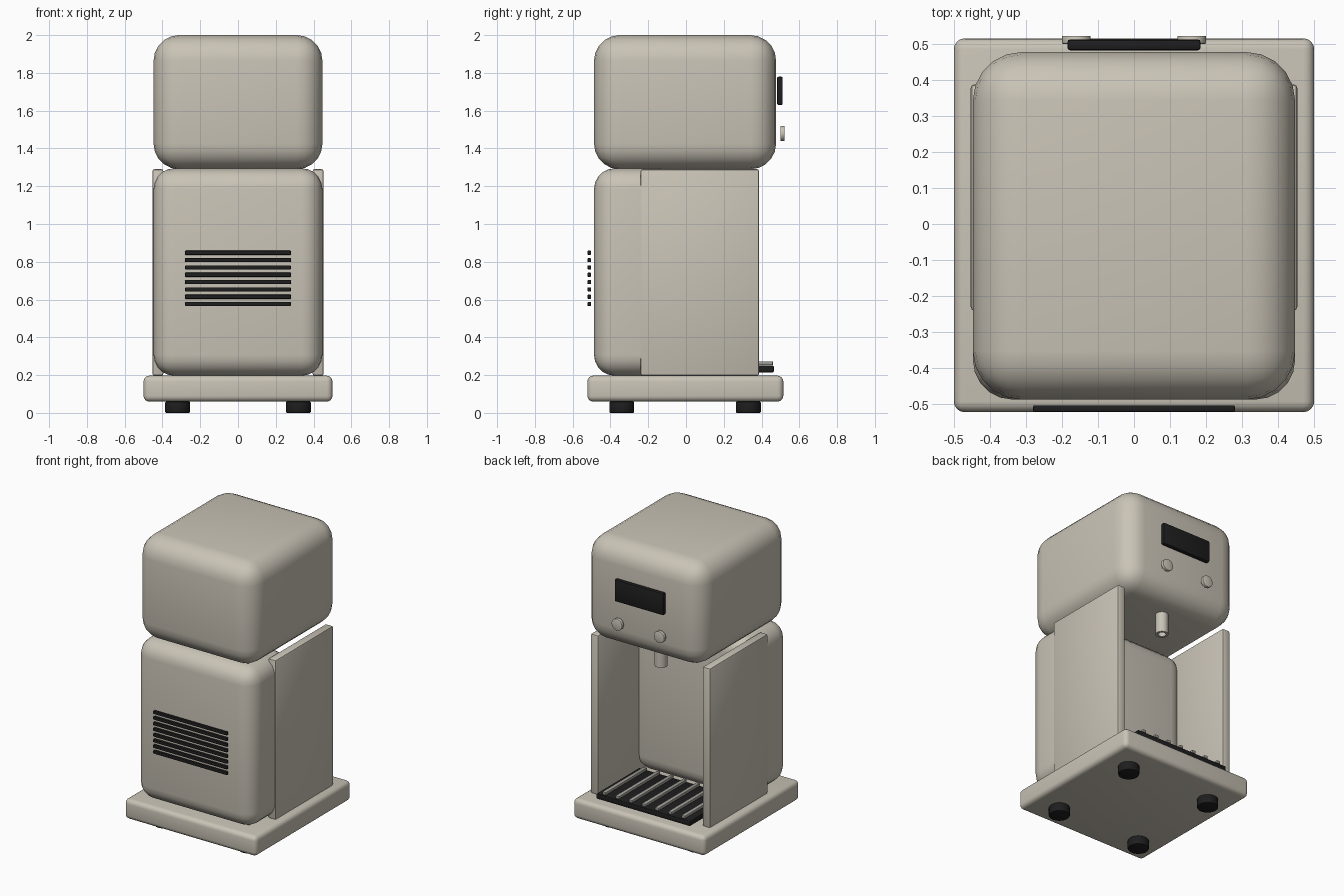
import bpy
import math

if "Cube" in bpy.data.objects:
    bpy.data.objects.remove(bpy.data.objects["Cube"], do_unlink=True)


def material(name, rgb, rough):
    m = bpy.data.materials.new(name)
    m.use_nodes = True
    m.diffuse_color = (*rgb, 1)
    bsdf = m.node_tree.nodes["Principled BSDF"]
    bsdf.inputs["Base Color"].default_value = (*rgb, 1)
    bsdf.inputs["Roughness"].default_value = rough
    return m


BEIGE = material("warm_beige", (0.59, 0.55, 0.47), 0.5)
BLACK = material("soft_black", (0.013, 0.013, 0.014), 0.5)
GREY = material("metal_grey", (0.36, 0.35, 0.32), 0.4)


def finish(obj, name, mat, bevel, segments):
    """Name, colour, bevel and shade the active object."""
    obj.name = obj.data.name = name
    obj.data.materials.append(mat)
    if bevel:
        mod = obj.modifiers.new("rounding", "BEVEL")
        mod.width = bevel
        mod.segments = segments
        mod.limit_method = "ANGLE"
        bpy.ops.object.modifier_apply(modifier=mod.name)
    bpy.ops.object.shade_smooth_by_angle(angle=math.radians(35))
    return obj


def box(name, x, y, z, mat, bevel=0.0, segments=2):
    """Box from (low, high) ranges on each axis."""
    ranges = (x, y, z)
    bpy.ops.mesh.primitive_cube_add(size=1, location=[(a + b) / 2 for a, b in ranges])
    obj = bpy.context.object
    obj.scale = [b - a for a, b in ranges]
    bpy.ops.object.transform_apply(location=False, rotation=False, scale=True)
    return finish(obj, name, mat, bevel, segments)


def cylinder(name, radius, depth, location, mat, bevel=0.0, tilt=0.0):
    bpy.ops.mesh.primitive_cylinder_add(vertices=32, radius=radius, depth=depth,
                                        location=location, rotation=(tilt, 0, 0))
    return finish(bpy.context.object, name, mat, bevel, 2)


# Main casing: base plate, column and head
box("base", (-0.5, 0.5), (-0.522, 0.515), (0.06, 0.197), BEIGE, 0.03, 4)
box("column", (-0.447, 0.447), (-0.487, -0.04), (0.197, 1.295), BEIGE, 0.11, 5)
box("head", (-0.447, 0.447), (-0.487, 0.477), (1.29, 2.0), BEIGE, 0.135, 5)

# Side panels, feet and knobs in mirrored pairs
for side, s in (("left", 1), ("right", -1)):
    box(f"{side}_panel", sorted((s * 0.395, s * 0.453)), (-0.24, 0.387),
        (0.197, 1.29), BEIGE, 0.01, 2)
    for end, y in (("front", -0.34), ("back", 0.33)):
        cylinder(f"{end}_{side}_foot", 0.066, 0.06, (s * 0.32, y, 0.03), BLACK, 0.006)
    cylinder(f"{side}_knob", 0.04, 0.022, (s * 0.16, 0.511, 1.48), BEIGE, 0.003,
             math.radians(90))

# Display panel
box("display", (-0.185, 0.185), (0.482, 0.512), (1.63, 1.78), BLACK, 0.008)

# Vent slats
for i in range(8):
    z = 0.576 + i * 0.0388
    box(f"vent_slat_{i + 1}", (-0.28, 0.28), (-0.521, -0.503),
        (z - 0.011, z + 0.011), BLACK, 0.004)

# Drip tray with grate bars
box("drip_tray", (-0.355, 0.355), (0.0, 0.465), (0.214, 0.25), BLACK, 0.006)
for i in range(7):
    x = (i - 3) * 0.1
    box(f"grate_bar_{i + 1}", (x - 0.013, x + 0.013), (0.01, 0.46),
        (0.253, 0.272), GREY, 0.003)

# Spout: tube with a recessed opening
spout = cylinder("spout", 0.04, 0.16, (0, 0.27, 1.23), BEIGE)
bpy.ops.mesh.primitive_cylinder_add(vertices=32, radius=0.025, depth=0.06,
                                    location=(0, 0.27, 1.15))
bore = bpy.context.object
bore.name = "spout_bore_cutter"
bore.hide_render = True
cut = spout.modifiers.new("bore", "BOOLEAN")
cut.operation = "DIFFERENCE"
cut.object = bore
bpy.context.view_layer.objects.active = spout
bpy.ops.object.modifier_apply(modifier=cut.name)
bpy.data.objects.remove(bore, do_unlink=True)
